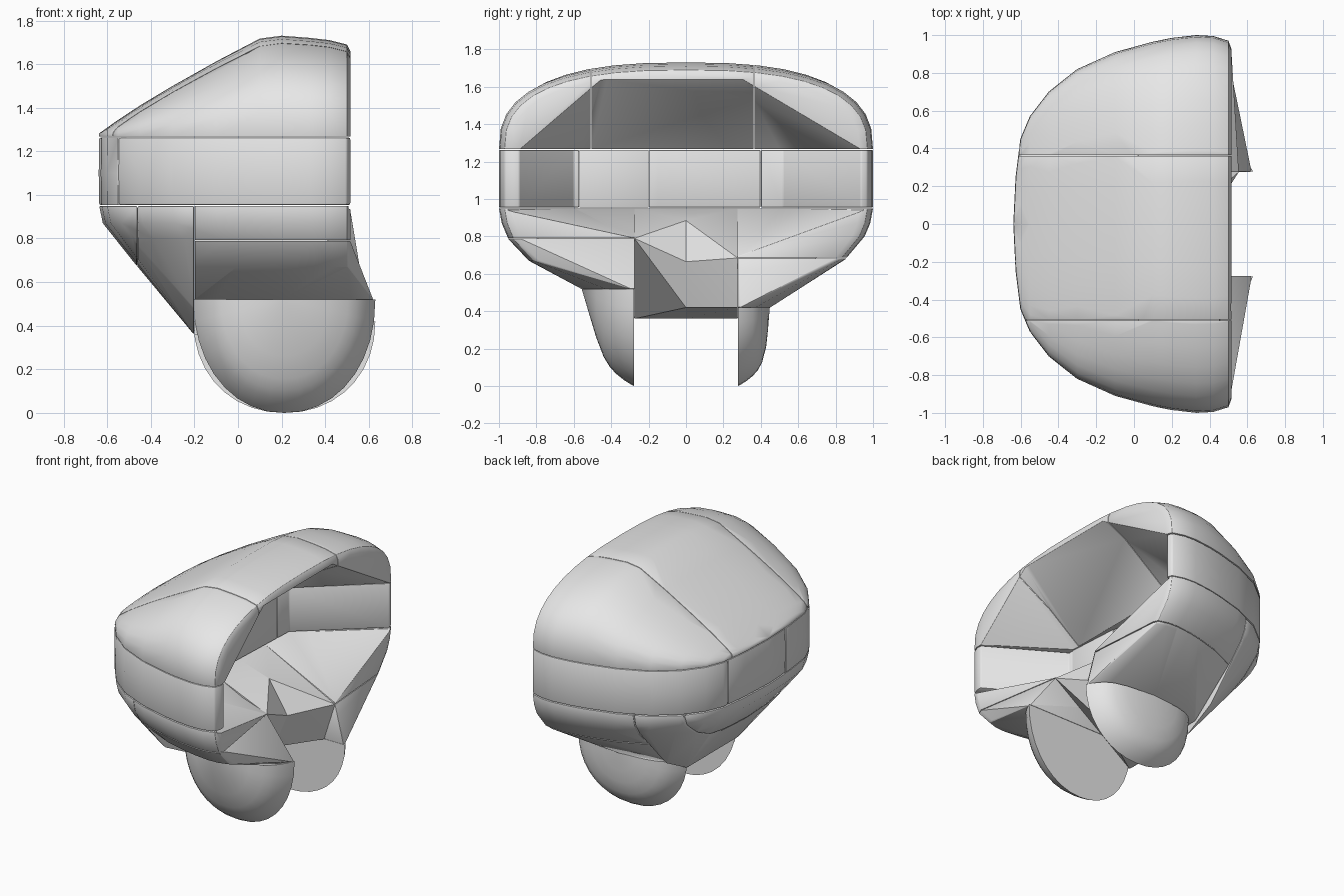
import bpy, bmesh, math
from mathutils import Vector

if "Cube" in bpy.data.objects:
    bpy.data.objects.remove(bpy.data.objects["Cube"], do_unlink=True)

grey = bpy.data.materials.new("plain grey")
grey.use_nodes = True
grey.diffuse_color = (0.8, 0.8, 0.8, 1)
grey.node_tree.nodes["Principled BSDF"].inputs["Base Color"].default_value = (0.8, 0.8, 0.8, 1)

# Half of the rounded plan outline (x, y), from the open end to the closed end
HALF = [(.515, .93), (.5, .97), (.42, .995), (.33, 1), (.2, .985), (.1, .965), (-.1, .91),
        (-.3, .82), (-.45, .7), (-.55, .57), (-.6, .45), (-.625, .25), (-.637, 0)]
# Crown centre line (x, z)
CROWN = [(-.64, 1.28), (-.5, 1.38), (-.25, 1.53), (.05, 1.695), (.14, 1.735),
         (.4, 1.715), (.5, 1.69), (.52, 1.65)]


def crown_height(x):
    for (x0, z0), (x1, z1) in zip(CROWN, CROWN[1:]):
        if x <= x1:
            return z0 + (z1 - z0) * (x - x0) / (x1 - x0)
    return CROWN[-1][1]


def ring(z, back=-.637, width=1, front=.515):
    """Plan outline at height z, stretched to the given extents."""
    k = (front - back) / (.515 + .637)
    return [(front + (x - .515) * k, s * y * width, z) for x, y in HALF for s in (-1, 1)]


def rehull(bm):
    """Build the convex hull of the loose vertices."""
    bmesh.ops.remove_doubles(bm, verts=bm.verts[:], dist=.0005)
    bmesh.ops.convex_hull(bm, input=bm.verts[:])
    loose = [v for v in bm.verts if not v.link_faces]
    bmesh.ops.delete(bm, geom=loose, context='VERTS')


def hull(name, points, clips=()):
    """Convex solid; each clip (axis, value, sign) keeps the side where sign * axis is larger."""
    bm = bmesh.new()
    for p in points:
        bm.verts.new(p)
    rehull(bm)
    for axis, value, sign in clips:
        co, no = Vector((0, 0, 0)), Vector((0, 0, 0))
        co[axis], no[axis] = value, sign
        geom = bm.verts[:] + bm.edges[:] + bm.faces[:]
        bmesh.ops.bisect_plane(bm, geom=geom, plane_co=co, plane_no=no, clear_inner=True)
        pts = [v.co.copy() for v in bm.verts]
        bm.clear()
        for p in pts:
            bm.verts.new(p)
        rehull(bm)
    bmesh.ops.dissolve_limit(bm, angle_limit=.01, verts=bm.verts[:], edges=bm.edges[:])
    bmesh.ops.recalc_face_normals(bm, faces=bm.faces[:])
    mesh = bpy.data.meshes.new(name)
    bm.to_mesh(mesh)
    bm.free()
    obj = bpy.data.objects.new(name, mesh)
    bpy.context.scene.collection.objects.link(obj)
    return obj


def panel(name, points, clips=(), cutters=(), bevel=.012):
    """A finished, hollowed and softened shell panel."""
    obj = hull(name, points, clips)
    for c in cutters:
        mod = obj.modifiers.new("hollow", 'BOOLEAN')
        mod.operation, mod.solver, mod.object = 'DIFFERENCE', 'EXACT', c
    if bevel:
        mod = obj.modifiers.new("soft_edges", 'BEVEL')
        mod.width, mod.segments = bevel, 2
        mod.limit_method, mod.angle_limit = 'ANGLE', math.radians(42)
    bpy.context.view_layer.update()
    deps = bpy.context.evaluated_depsgraph_get()
    mesh = bpy.data.meshes.new_from_object(obj.evaluated_get(deps))
    obj.modifiers.clear()
    obj.data = mesh
    mesh.materials.clear()
    mesh.materials.append(grey)
    bpy.ops.object.select_all(action='DESELECT')
    obj.select_set(True)
    bpy.context.view_layer.objects.active = obj
    bpy.ops.object.shade_smooth_by_angle(angle=math.radians(35))


# Helpers that hollow the inside
arch = [(-.9, 1.2), (-.9, 1.265), (-.51, 1.6), (-.45, 1.65), (.3, 1.65), (.36, 1.6), (.95, 1.265), (.95, 1.2)]
ceiling_cut = hull("ceiling_cutter", [(.53, y, z) for y, z in arch]
                   + [(.03, y, z) for y in (-.56, .5) for z in (1.2, 1.268)])
wall = [(.53, -.9), (.03, -.6), (0, -.15), (.03, .52), (.53, .95)]
wall_cut = hull("wall_cutter", [(x, y, z) for x, y in wall for z in (.8, 1.4)])
floor = [(.53, -.97, .94), (.43, -.28, .79), (.57, .275, .688), (.53, .97, .94)]
floor_cut = hull("floor_cutter", floor + [(x, y, 1.1) for x, y, z in floor]
                 + [(.03, y, z) for y in (-.6, .52) for z in (.952, 1.1)])

# Crown in three panels
crown = []
for x, w in HALF:
    rise = crown_height(x) - 1.267
    for i in range(21):
        t = math.cos(math.pi * i / 20)
        t = math.copysign(abs(t) ** .8, t)
        crown.append((x, w * t, 1.267 + rise * (1 - abs(t) ** 2.6) ** (1 / 2.6)))
for name, clips in (("crown_right", [(1, -.51, -1)]),
                    ("crown_middle", [(1, -.506, 1), (1, .361, -1)]),
                    ("crown_left", [(1, .365, 1)])):
    panel(name, crown, clips, [ceiling_cut])

# Middle band in four panels
band = ring(.954) + ring(1.1, -.639) + ring(1.263)
for name, clips in (("band_right", [(1, -.571, -1)]),
                    ("band_back_right", [(1, -.569, 1), (1, -.201, -1)]),
                    ("band_back_left", [(1, -.199, 1), (1, .399, -1)]),
                    ("band_left", [(1, .401, 1)])):
    panel(name, band, clips, [wall_cut], .008)

# Tapered back of the lower shell
lower = ring(.95) + ring(.87, -.62, .985) + ring(.8, -.565, .955) + ring(.7, -.485, .87)
nape = lower + [(-.19, s * y, z) for s in (-1, 1) for y, z in ((.5, .46), (.28, .345))]
panel("nape_back", nape, [(0, -.462, -1)], (), .008)
panel("nape_front", nape, [(0, -.46, 1), (0, -.202, -1)], (), .008)

# Folded block that closes the space between the jaws
fold = [(.24, 0, .885), (.38, 0, .665), (.28, 0, .42), (-.2, 0, .36), (-.2, 0, .95), (.03, 0, .95)]
for side, edge in (("right", [(.416, -.276, .79), (-.19, -.276, .36)]),
                   ("left", [(.555, .276, .685), (.47, .276, .42)])):
    y = edge[0][1]
    panel("inner_block_" + side, fold + edge + [(-.2, y, .36), (-.2, y, .95), (.03, y, .95)], (), (), 0)

# Lower rim, jaw and rounded cheek on each side
for side, s, top, depth, cone, power, seam, tip in (("right", -1, .52, .28, .55, 8, .79, .416),
                                                    ("left", 1, .42, .17, .2, 6, .685, .555)):
    sides = [(0, -.198, 1), (1, s * .275, s)]
    low = {"back": -.56, "width": .952} if s < 0 else {"back": -.475, "width": .86}
    rim = ring(.95) + ring(.87, -.62, .985) + ring(.8, -.565, .955) + ring(seam + .002, **low)
    rim = [p for p in rim if p[1] * s >= 0 and p[2] > seam]
    rim += [(tip, s * .27, seam + .002), (.4, s * .27, .95)]
    panel("lower_rim_" + side, rim, sides, [floor_cut], .008)
    jaw = ring(seam - .002, **low) + ring(.67, -.46, .84)
    jaw = [p for p in jaw if p[1] * s >= 0]
    edge = [(.62, .05), (.52, .54), (.2, 1), (-.1, .65), (-.2, .5)]
    jaw += [(x, s * (.28 + depth * d), top) for x, d in edge]
    jaw += [(-.2, s * .27, top), (.62, s * .27, top), (tip, s * .27, seam - .002)]
    panel("jaw_" + side, jaw, sides, [floor_cut], .006)
    cheek = []
    for r in (0, .3, .5, .7, .8, .87, .94, .98, 1):
        for i in range(19):
            a = math.pi * i / 18
            c, d = math.cos(a), max(math.sin(a), 0)
            cheek.append((.213 + .417 * r * math.copysign(abs(c) ** .95, c),
                          s * (.278 + depth * (1 - cone * r) * (1 - r ** power)),
                          top - top * r * d ** .95))
    panel("cheek_" + side, cheek, (), (), 0)

for c in (ceiling_cut, wall_cut, floor_cut):
    bpy.data.objects.remove(c, do_unlink=True)
